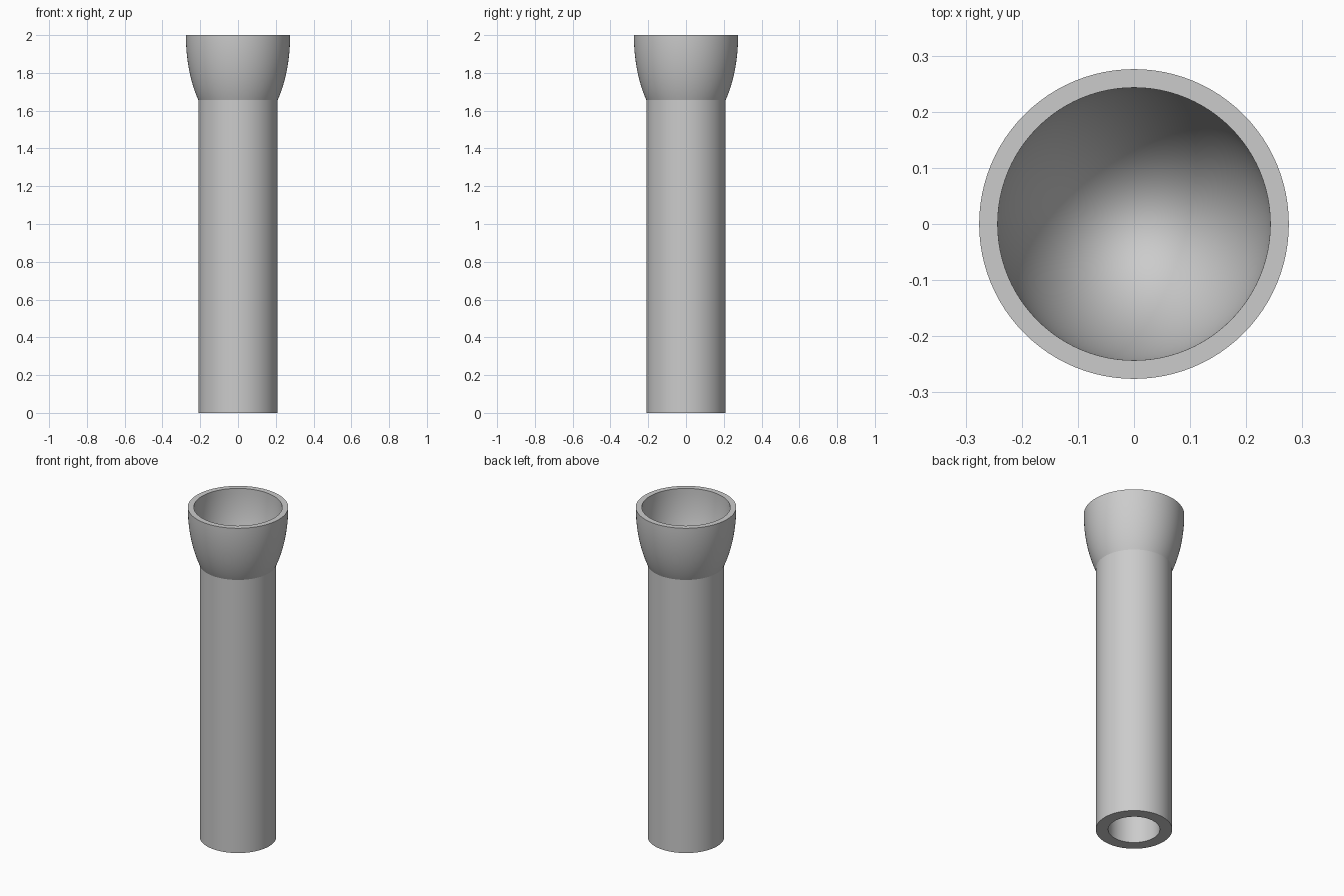
import bpy, bmesh, math

cube = bpy.data.objects.get("Cube")
if cube:
    bpy.data.objects.remove(cube, do_unlink=True)

HEIGHT = 2.0
TUBE_R, BORE_R = 0.21, 0.142
CUP_R, CUP_DEPTH = 0.276, 0.53       # outer half-ellipsoid of the cup
BOWL_R, BOWL_DEPTH = 0.243, 0.47     # inner hollow of the cup
SEGMENTS, STEPS = 96, 24

grey = bpy.data.materials.new("plain_grey")
grey.use_nodes = True
colour = (0.6, 0.6, 0.6, 1)
grey.diffuse_color = colour
grey.node_tree.nodes["Principled BSDF"].inputs["Base Color"].default_value = colour


def arc(radius, depth, r_start, r_end):
    """Points on a half-ellipsoid hanging from the rim, between two radii."""
    a, b = (math.acos(r / radius) for r in (r_start, r_end))
    angles = [a + (b - a) * i / STEPS for i in range(STEPS + 1)]
    return [(radius * math.cos(t), HEIGHT - depth * math.sin(t)) for t in angles]


def lathe(name, profile):
    """Revolve a radius/height profile around the vertical axis."""
    bm = bmesh.new()
    verts = [bm.verts.new((r, 0, z)) for r, z in profile]
    edges = [bm.edges.new(pair) for pair in zip(verts, verts[1:])]
    bmesh.ops.spin(bm, geom=verts + edges, cent=(0, 0, 0), axis=(0, 0, 1),
                   angle=math.tau, steps=SEGMENTS, use_merge=True)
    bmesh.ops.remove_doubles(bm, verts=bm.verts, dist=1e-5)
    bmesh.ops.recalc_face_normals(bm, faces=bm.faces)
    mesh = bpy.data.meshes.new(name)
    bm.to_mesh(mesh)
    bm.free()
    mesh.materials.append(grey)
    obj = bpy.data.objects.new(name, mesh)
    bpy.context.collection.objects.link(obj)
    bpy.ops.object.select_all(action="DESELECT")
    obj.select_set(True)
    bpy.context.view_layer.objects.active = obj
    bpy.ops.object.shade_smooth_by_angle(angle=math.radians(20))
    return obj


# Domed bore end, bore, bottom ring, tube wall, flared cup, rim, bowl hollow
profile = arc(CUP_R, CUP_DEPTH, 0, BORE_R)
profile += [(BORE_R, 0), (TUBE_R, 0)]
profile += arc(CUP_R, CUP_DEPTH, TUBE_R, CUP_R)
profile += arc(BOWL_R, BOWL_DEPTH, BOWL_R, 0)
lathe("cupped_tube", profile)
